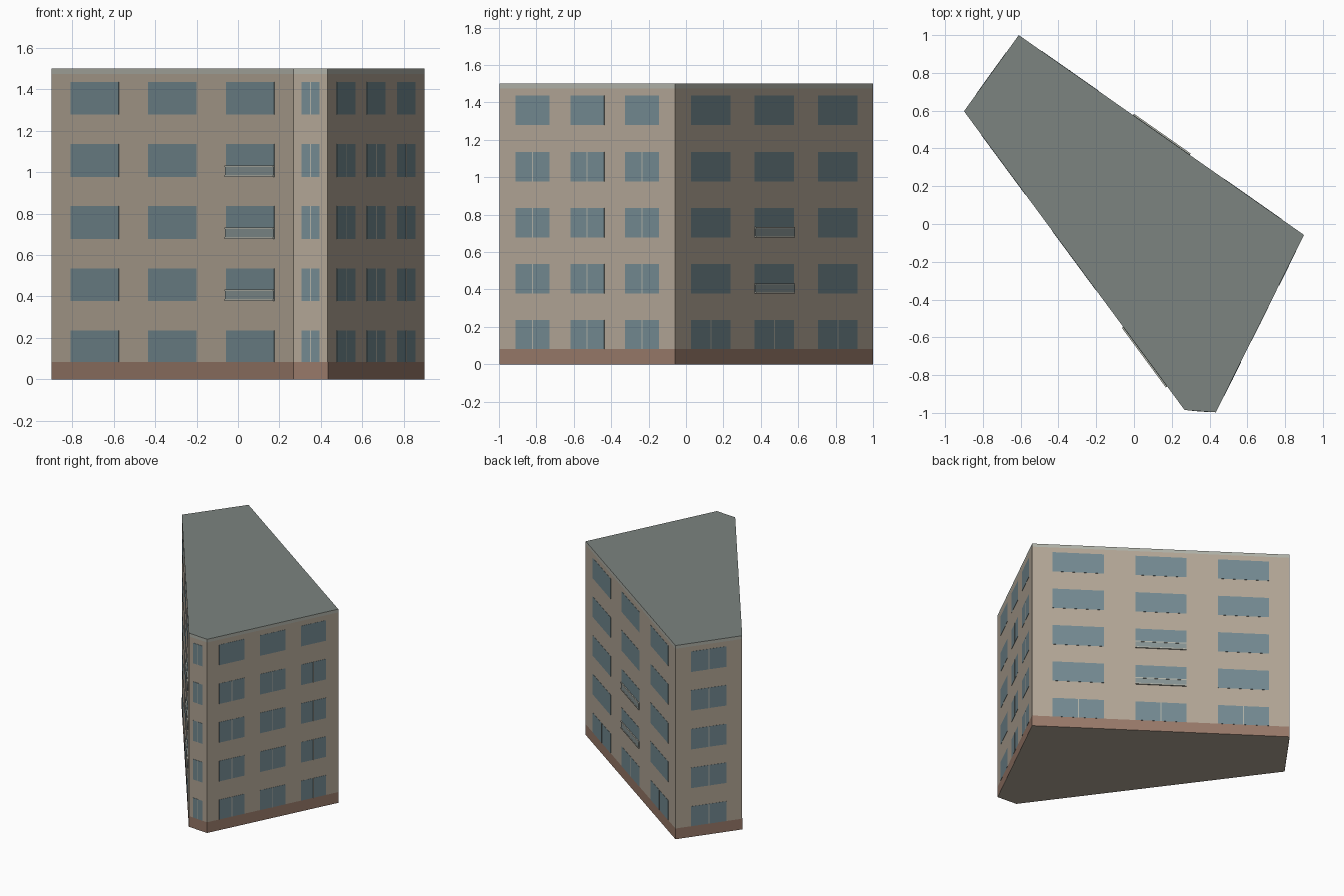
import bpy, bmesh
from mathutils import Vector

if "Cube" in bpy.data.objects:
    bpy.data.objects.remove(bpy.data.objects["Cube"])

# Building outline, counter-clockwise seen from above
FOOT = [Vector(p) for p in ((-0.90, 0.597), (0.268, -0.985), (0.433, -0.997),
                            (0.90, -0.058), (-0.61, 1.0))]
HEIGHT, CORNICE, BASE, FLOOR = 1.5, 1.475, 0.083, 0.3


def material(name, rgb):
    m = bpy.data.materials.new(name)
    m.diffuse_color = (*rgb, 1)
    m.use_nodes = True
    m.node_tree.nodes["Principled BSDF"].inputs["Base Color"].default_value = m.diffuse_color
    return m


WALL = material("plaster", (0.44, 0.375, 0.30))
ROOF = material("roofing", (0.20, 0.23, 0.215))
TRIM = material("pale_trim", (0.43, 0.44, 0.39))
BRICK = material("brick", (0.31, 0.19, 0.14))
GLASS = material("glass", (0.17, 0.25, 0.28))
PANEL = material("balcony_panel", (0.24, 0.29, 0.29))


def finish(name, bm, mat):
    bmesh.ops.recalc_face_normals(bm, faces=bm.faces)
    me = bpy.data.meshes.new(name)
    bm.to_mesh(me)
    bm.free()
    me.materials.append(mat)
    ob = bpy.data.objects.new(name, me)
    bpy.context.collection.objects.link(ob)
    return ob


def prism(name, z0, z1, mat, scale=1.0, bottom=False, top=False):
    """Walls along the outline, with optional caps."""
    bm = bmesh.new()
    lo = [bm.verts.new((*(p * scale), z0)) for p in FOOT]
    hi = [bm.verts.new((*(p * scale), z1)) for p in FOOT]
    for i in range(len(FOOT)):
        j = (i + 1) % len(FOOT)
        bm.faces.new((lo[i], lo[j], hi[j], hi[i]))
    if bottom:
        bm.faces.new(lo[::-1])
    if top:
        bm.faces.new(hi)
    ob = finish(name, bm, mat)
    return ob


def box(bm, side, u0, u1, z0, z1, depth):
    """Box on a facade: u runs along the wall, depth is outward."""
    a, b = FOOT[side], FOOT[(side + 1) % len(FOOT)]
    t = (b - a).normalized()
    n = Vector((t.y, -t.x))
    v = [bm.verts.new((*(a + t * u + n * d), z))
         for z in (z0, z1) for u, d in ((u0, -0.001), (u1, -0.001), (u1, depth), (u0, depth))]
    for f in ((3, 2, 1, 0), (4, 5, 6, 7), (0, 1, 5, 4), (1, 2, 6, 5), (2, 3, 7, 6), (3, 0, 4, 7)):
        bm.faces.new([v[i] for i in f])


# Main body
body = prism("walls", 0, CORNICE, WALL, bottom=True)
plinth = prism("brick_base", 0, BASE, BRICK, scale=1.001)
roof = prism("roof", CORNICE, HEIGHT, TRIM, top=True)
roof.data.materials.append(ROOF)
for poly in roof.data.polygons:
    if abs(poly.normal.z) > 0.5:
        poly.material_index = 1

# Facades: name, window columns, mullioned floors, (balcony column, floors)
FACADES = [
    ("left", 3, (), (2, (1, 2, 3))),
    ("corner", 1, range(5), None),
    ("right", 3, range(4), None),
    ("back", 3, (0,), (1, (1, 2))),
    ("end", 1, range(5), None),
]
MARGIN = 0.035
for side, (name, cols, split, balcony) in enumerate(FACADES):
    length = (FOOT[(side + 1) % len(FOOT)] - FOOT[side]).length
    bay = (length - 2 * MARGIN) / cols
    width = max(0.62 * bay, 0.087)
    panes, bars, fronts, rails = (bmesh.new() for _ in range(4))
    for c in range(cols):
        mid = MARGIN + bay * (c + 0.5)
        u0, u1 = mid - width / 2, mid + width / 2
        for f in range(5):
            z0 = max(0.078 + FLOOR * f, BASE)
            z1 = 0.235 + FLOOR * f + 0.001
            box(panes, side, u0, u1, z0, z1, 0.0015)
            if f in split:
                box(bars, side, mid - 0.003, mid + 0.003, z0, z1, 0.0025)
            # Shallow balcony: slab, front panel and hand rail
            if balcony and c == balcony[0] and f in balcony[1]:
                box(fronts, side, u0, u1, z0 + 0.009, z0 + 0.048, 0.007)
                box(rails, side, u0, u1, z0, z0 + 0.009, 0.009)
                box(rails, side, u0, u1, z0 + 0.048, z0 + 0.055, 0.009)
    for label, bm, mat in (("windows", panes, GLASS), ("mullions", bars, TRIM),
                           ("balcony_panels", fronts, PANEL), ("balcony_rails", rails, TRIM)):
        if bm.faces:
            finish(f"{name}_{label}", bm, mat)
        else:
            bm.free()
